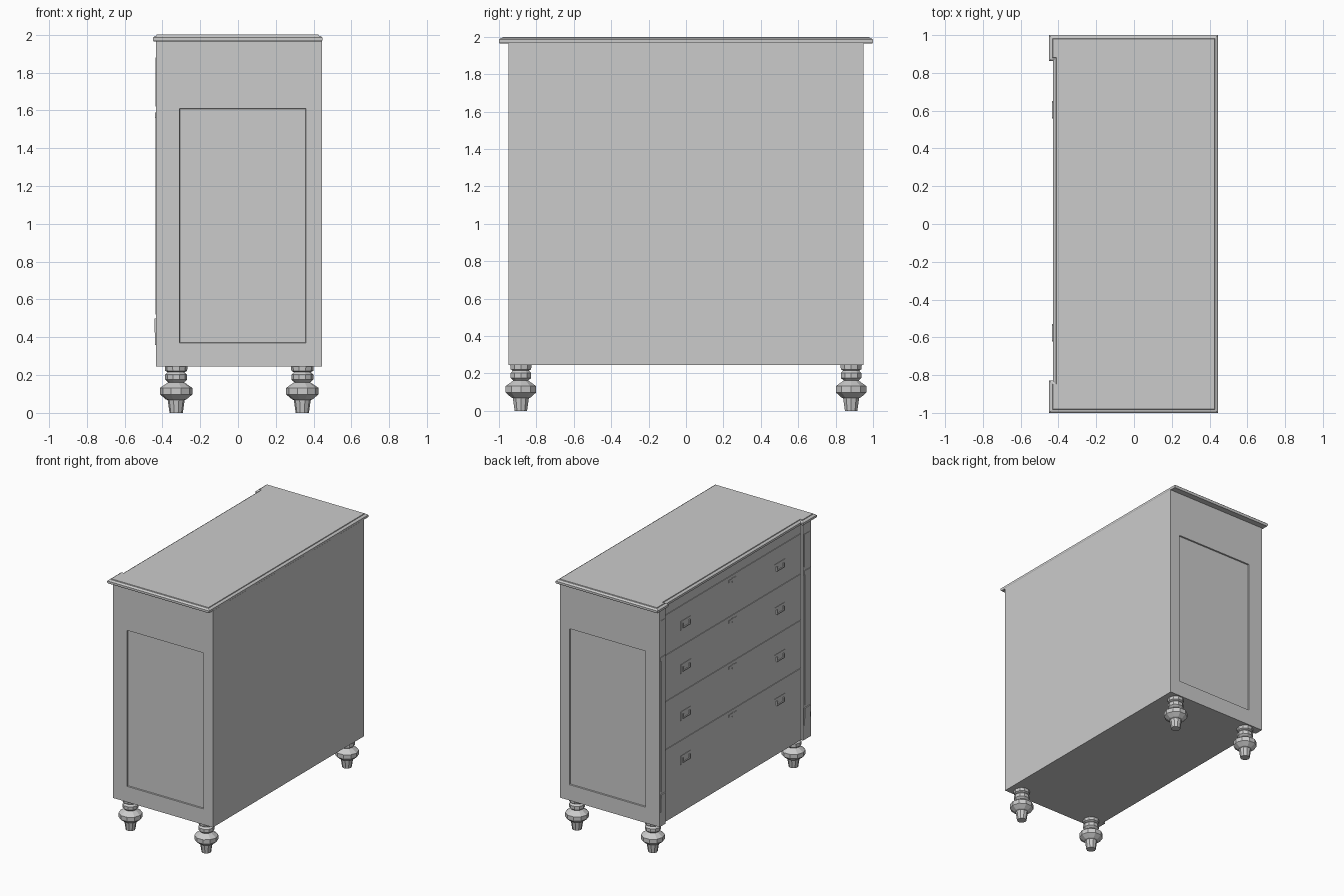
import bpy, bmesh, math

old = bpy.data.objects.get("Cube")
if old:
    bpy.data.objects.remove(old, do_unlink=True)

GREY = (0.6, 0.6, 0.6, 1)
mat = bpy.data.materials.new("plain grey")
mat.use_nodes = True
mat.diffuse_color = GREY
bsdf = next(n for n in mat.node_tree.nodes if n.type == 'BSDF_PRINCIPLED')
bsdf.inputs["Base Color"].default_value = GREY


def finish(name, bm):
    bmesh.ops.recalc_face_normals(bm, faces=bm.faces)
    mesh = bpy.data.meshes.new(name)
    bm.to_mesh(mesh)
    bm.free()
    mesh.materials.append(mat)
    obj = bpy.data.objects.new(name, mesh)
    bpy.context.collection.objects.link(obj)
    return obj


def box(name, x, y, z):
    """Box from three (low, high) ranges."""
    bm = bmesh.new()
    bmesh.ops.create_cube(bm, size=1)
    for v in bm.verts:
        v.co = [r[0] if c < 0 else r[1] for c, r in zip(v.co, (x, y, z))]
    return finish(name, bm)


def loft(rings):
    """Skin closed rings of points and cap both ends."""
    bm = bmesh.new()
    loops = [[bm.verts.new(p) for p in ring] for ring in rings]
    for a, b in zip(loops, loops[1:]):
        for i in range(len(a)):
            j = (i + 1) % len(a)
            bm.faces.new((a[i], a[j], b[j], b[i]))
    bm.faces.new(loops[0])
    bm.faces.new(loops[-1])
    return bm


def outline(back, corner, middle, end, step_a, step_b, z, d=0):
    """Rectangle with a shallow recess between the two drawer-side corners."""
    pts = [(back - d, -end + d), (back - d, end - d),
           (corner + d, end - d), (corner + d, step_a + d),
           (middle + d, step_a + d), (middle + d, step_b - d),
           (corner + d, step_b - d), (corner + d, -end + d)]
    return [(x, y, z) for x, y in pts]


# Carcass with corner pilasters and a sunk panel in each end
FACE = -0.415
bm = loft([outline(0.444, -0.434, FACE, 0.95, 0.88, -0.85, z) for z in (0.245, 1.967)])
bmesh.ops.recalc_face_normals(bm, faces=bm.faces)
for side in (-1, 1):
    end = next(f for f in bm.faces if f.normal.y * side > 0.9
               and abs(f.calc_center_median().y) > 0.94)
    bmesh.ops.inset_individual(bm, faces=[end], thickness=0.05)
    for v in end.verts:
        v.co.x = 0.36 if v.co.x > 0 else -0.31
        v.co.z = 1.61 if v.co.z > 1 else 0.37
    bmesh.ops.inset_individual(bm, faces=[end], thickness=0.003)
    for v in end.verts:
        v.co.y -= side * 0.010
finish("carcass", bm)

# Moulded top
edge = [(1.965, 0.004), (1.971, 0), (1.985, 0), (1.992, 0.008), (1.994, 0.018), (2.0, 0.02)]
finish("top", loft([outline(0.446, -0.45, -0.43, 1.0, 0.862, -0.828, z, d) for z, d in edge]))

# Turned feet
PROFILE = [(0.035, 0), (0.045, 0.068), (0.055, 0.072), (0.086, 0.098), (0.086, 0.132),
           (0.052, 0.155), (0.042, 0.162), (0.058, 0.176), (0.058, 0.202),
           (0.045, 0.215), (0.058, 0.222), (0.060, 0.247)]
SIDES = 10
for fx, xn in ((-0.327, "front"), (0.34, "back")):
    for fy, yn in ((-0.883, "right"), (0.883, "left")):
        rings = [[(fx + r * math.cos(2 * math.pi * i / SIDES),
                   fy + r * math.sin(2 * math.pi * i / SIDES), z) for i in range(SIDES)]
                 for r, z in PROFILE]
        finish(f"foot_{xn}_{yn}", loft(rings))

# Pilaster trim: upper panel, long shaft panel and base block
for y0, y1, n in ((0.888, 0.942, "left"), (-0.937, -0.863, "right")):
    box("pilaster_panel_" + n, (-0.437, -0.43), (y0, y1), (1.62, 1.88))
    box("pilaster_cap_" + n, (-0.439, -0.43), (y0 - 0.004, y1 + 0.004), (1.56, 1.59))
    box("pilaster_shaft_" + n, (-0.437, -0.43), (y0 + 0.008, y1 - 0.008), (0.52, 1.56))
    block = box("pilaster_base_" + n, (-0.443, -0.43), (y0, y1), (0.36, 0.5))
    for v in block.data.vertices:
        if v.co.x < -0.44 and v.co.z < 0.4:
            v.co.x = -0.438

# Drawers with keyhole plates and bail handles
MID = 0.015
FRONT = FACE - 0.005
levels = [0.505, 0.823, 1.205, 1.573, 1.893]
for k, (z0, z1) in enumerate(zip(levels, levels[1:]), 1):
    box(f"drawer_{k}", (FRONT, FACE + 0.005), (-0.845, 0.875), (z0 + 0.004, z1 - 0.004))
    box(f"keyhole_plate_{k}", (FRONT - 0.003, FACE), (MID - 0.05, MID + 0.05),
        (z1 - 0.05, z1 - 0.03))
    box(f"keyhole_{k}", (FRONT - 0.005, FACE), (MID - 0.008, MID + 0.008),
        (z1 - 0.06, z1 - 0.025))
    zc = (z0 + z1) / 2
    for s in (-1, 1):
        yc = MID + s * 0.59
        tag = f"{k}_{'left' if s > 0 else 'right'}"
        box("handle_plate_" + tag, (FRONT - 0.003, FACE), (yc - 0.065, yc + 0.065),
            (zc - 0.035, zc + 0.035))
        box("handle_bar_" + tag, (FRONT - 0.014, FRONT - 0.007), (yc - 0.045, yc + 0.045),
            (zc - 0.022, zc - 0.014))
        for e in (-1, 1):
            ye = yc + e * 0.042
            box(f"handle_arm_{tag}_{'a' if e < 0 else 'b'}", (FRONT - 0.014, FACE),
                (ye - 0.004, ye + 0.004), (zc - 0.022, zc + 0.014))
